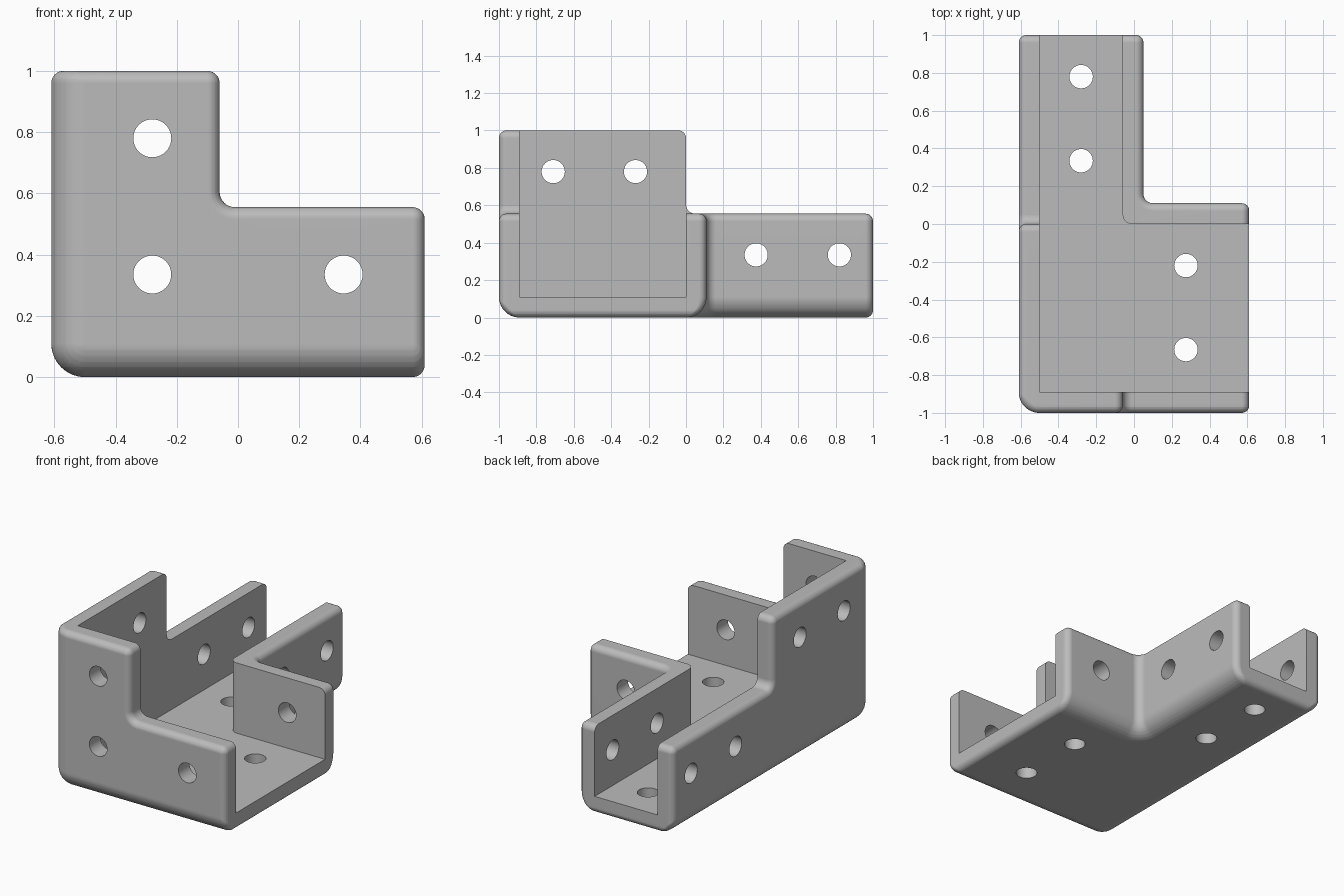
import bpy, bmesh, math
from mathutils import Vector, Matrix

cube = bpy.data.objects.get("Cube")
if cube:
    bpy.data.objects.remove(cube, do_unlink=True)

BIG, SMALL, WALL = 0.11, 0.04, 0.11   # outer fillet, edge fillet, wall thickness
LOW, HOLE = 0.555, 0.062              # low wall height, hole radius
STEPS = 8

metal = bpy.data.materials.new("plain grey")
metal.use_nodes = True
metal.diffuse_color = (0.5, 0.5, 0.5, 1)
metal.node_tree.nodes["Principled BSDF"].inputs["Base Color"].default_value = (0.5, 0.5, 0.5, 1)


def make_object(name, bm):
    bmesh.ops.recalc_face_normals(bm, faces=bm.faces)
    mesh = bpy.data.meshes.new(name)
    bm.to_mesh(mesh)
    bm.free()
    mesh.materials.append(metal)
    ob = bpy.data.objects.new(name, mesh)
    bpy.context.collection.objects.link(ob)
    return ob


def inset(radius, t):
    return radius - math.sqrt(radius ** 2 - (radius - t) ** 2) if t < radius else 0.0


def ring(points, edges, corners, t, top):
    """Right-angled outline, each edge moved in by its fillet and each corner rounded."""
    n = len(points)
    pts = [Vector(p) for p in points]
    dirs = [(pts[(i + 1) % n] - pts[i]).normalized() for i in range(n)]
    offs = [max(inset(e, t), top) for e in edges]
    out = []
    for i in range(n):
        a, b = dirs[i - 1], dirs[i]
        p = pts[i] + Vector((-a.y, a.x)) * offs[i - 1] + Vector((-b.y, b.x)) * offs[i]
        convex = a.x * b.y - a.y * b.x > 0
        near = min(offs[i - 1], offs[i])
        r = max(corners[i] - near, 0.0005) if convex else corners[i] + near
        c = p + (b - a) * r
        for k in range(STEPS + 1):
            ang = math.pi / 2 * k / STEPS
            out.append(c + (a * math.sin(ang) - b * math.cos(ang)) * r)
    return out


def loft(name, points, edges, corners, depth, place, top_radius=0.0):
    """Extrude an outline, with fillets on the first face and optionally the last."""
    def arc(radius):
        return [radius * (1 - math.cos(math.pi / 2 * k / STEPS)) for k in range(STEPS + 1)]
    levels = {0.0, depth}
    for e in set(edges):
        levels.update(round(v, 5) for v in arc(e))
    levels.update(round(depth - v, 5) for v in arc(top_radius))
    bm = bmesh.new()
    rows = []
    for t in sorted(levels):
        outline = ring(points, edges, corners, t, inset(top_radius, depth - t))
        rows.append([bm.verts.new(place(p.x, p.y, t)) for p in outline])
    for lower, upper in zip(rows, rows[1:]):
        for i in range(len(lower)):
            bm.faces.new((lower[i - 1], lower[i], upper[i], upper[i - 1]))
    bm.faces.new(rows[0][::-1])
    bm.faces.new(rows[-1])
    return make_object(name, bm)


def step_outline(u0, v0, u1, v1, su, sv):
    return [(u0, v0), (u1, v0), (u1, sv), (su, sv), (su, v1), (u0, v1)]


def drills(name, axis, centres):
    bm = bmesh.new()
    turn = Matrix.Identity(4)
    if axis != 'Z':
        turn = Matrix.Rotation(math.pi / 2, 4, 'Y' if axis == 'X' else 'X')
    for c in centres:
        bmesh.ops.create_cone(bm, cap_ends=True, segments=40, radius1=HOLE, radius2=HOLE,
                              depth=1.6 if axis != 'Z' else 0.3,
                              matrix=Matrix.Translation(c) @ turn)
    ob = make_object(name, bm)
    ob.hide_render = True
    return ob


def cut(ob, cutter, operation='DIFFERENCE'):
    mod = ob.modifiers.new("cut", 'BOOLEAN')
    mod.operation, mod.solver, mod.object = operation, 'EXACT', cutter
    bpy.context.view_layer.objects.active = ob
    bpy.ops.object.modifier_apply(modifier=mod.name)


# Floor with the two low inner walls
corners = [BIG, SMALL, SMALL, 0.05, SMALL, SMALL]
floor = loft("floor_and_inner_walls", step_outline(-0.61, -1, 0.61, 1, 0.05, 0.11),
             [BIG, SMALL, BIG, BIG, SMALL, BIG], corners, LOW,
             lambda u, v, t: (u, v, t), SMALL)
cavity = loft("cavity_cutter", step_outline(-1, -2, 2, 2, -0.06, 0),
              [0] * 6, [0, 0, 0, 0.05, 0, 0], 1, lambda u, v, t: (u, v, t + WALL))

# Stepped outer walls
wall_edges = [BIG, SMALL, SMALL, SMALL, SMALL, BIG]
front = loft("front_wall", step_outline(-0.61, 0, 0.61, 1, -0.06, LOW), wall_edges,
             corners, WALL, lambda u, v, t: (u, t - 1, v))
side = loft("side_wall", step_outline(-1, 0, 1, 1, 0, LOW), wall_edges,
            corners, WALL, lambda u, v, t: (t - 0.61, u, v))

# Rounds the top of the corner where the tall walls meet
cap = loft("corner_cutter", [(-0.611, -1.001), (3, -1.001), (3, 3), (-0.611, 3)],
           [SMALL] * 4, [BIG, 0, 0, 0], 2, lambda u, v, t: (u, v, 1.0005 - t))

# Bolt holes
drill_x = drills("drill_x", 'X', [(-0.6, -0.71, 0.78), (-0.6, -0.27, 0.78),
                                  (-0.6, 0.375, 0.335), (-0.6, 0.82, 0.335)])
drill_y = drills("drill_y", 'Y', [(-0.28, -0.5, 0.78), (-0.28, -0.5, 0.335),
                                  (0.345, -0.5, 0.335)])
drill_z = drills("drill_z", 'Z', [(-0.28, 0.78, 0.05), (-0.28, 0.335, 0.05),
                                  (0.275, -0.22, 0.05), (0.275, -0.665, 0.05)])

for ob, cutters in ((floor, (cavity, drill_x, drill_y, drill_z)),
                    (front, (drill_y,)), (side, (drill_x,))):
    for cutter in cutters:
        cut(ob, cutter)
for ob in (front, side):
    cut(ob, cap, 'INTERSECT')
for cutter in (cavity, cap, drill_x, drill_y, drill_z):
    bpy.data.objects.remove(cutter, do_unlink=True)

# Smooth fillets, crisp inner edges
bpy.ops.object.select_all(action='DESELECT')
for ob in (floor, front, side):
    ob.select_set(True)
    bpy.context.view_layer.objects.active = ob
bpy.ops.object.shade_smooth_by_angle(angle=math.radians(30))
for ob in (floor, front, side):
    mod = ob.modifiers.new("flat_face_normals", 'WEIGHTED_NORMAL')
    mod.keep_sharp = True
